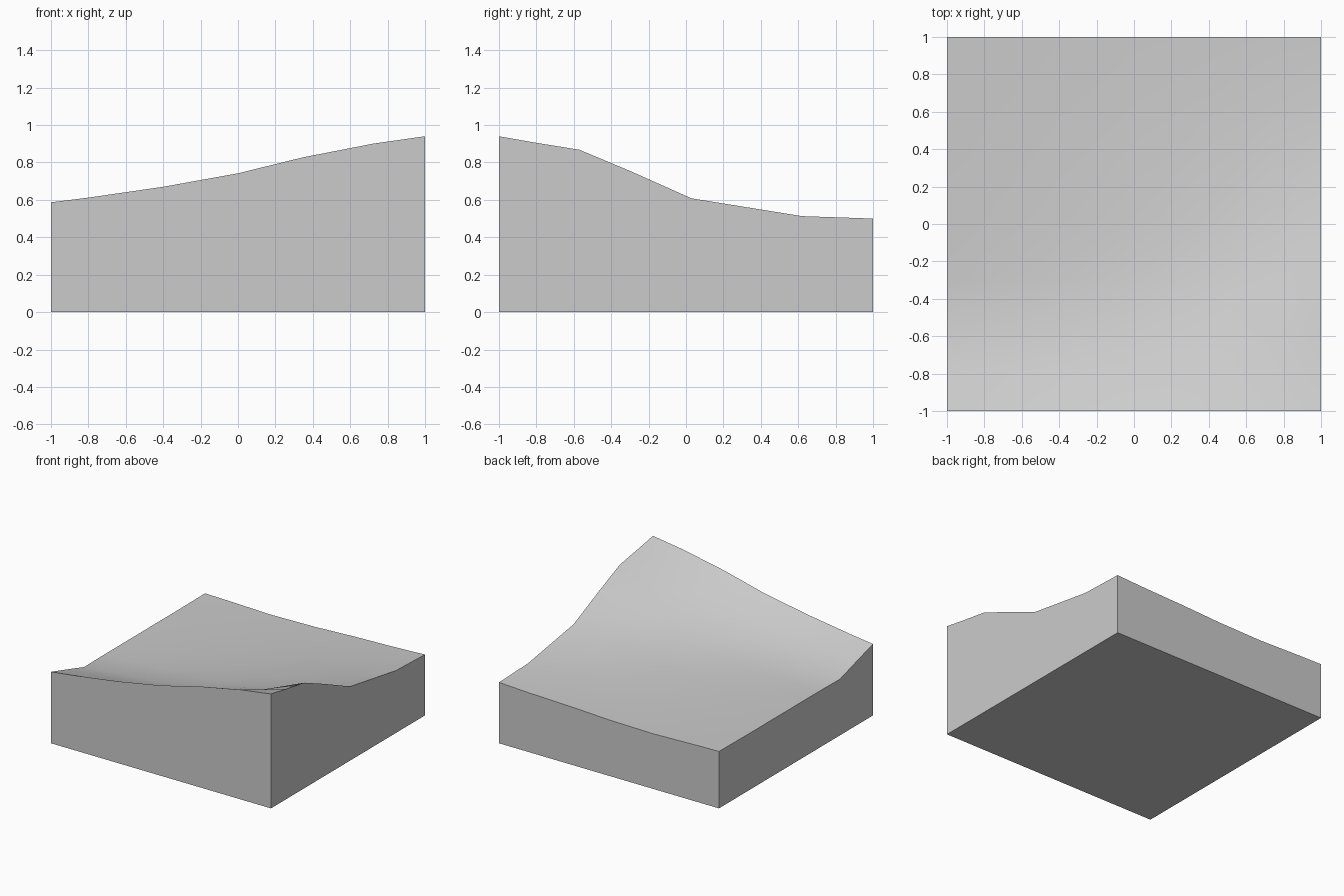
import bpy, bmesh, math

if "Cube" in bpy.data.objects:
    bpy.data.objects.remove(bpy.data.objects["Cube"], do_unlink=True)

# Ground material
stone = bpy.data.materials.new("plain_grey")
stone.use_nodes = True
grey = (0.6, 0.6, 0.6, 1)
stone.diffuse_color = grey
stone.node_tree.nodes["Principled BSDF"].inputs["Base Color"].default_value = grey

# Slope profiles: heights from front to back, one per column from right to left
rows = [-1, -.8, -.57, -.3, .03, .62, 1]
profiles = {
    -1: [.587, .53, .462, .465, .465, .465, .468],
    -.8: [.612, .548, .48, .47, .465, .462, .464],
    -.4: [.67, .58, .515, .485, .47, .455, .453],
    0: [.742, .645, .56, .51, .485, .46, .46],
    .35: [.828, .735, .64, .56, .513, .477, .476],
    .72: [.90, .815, .725, .625, .552, .495, .487],
    1: [.94, .905, .868, .755, .608, .513, .50],
}

bm = bmesh.new()

# Sloping ground surface
grid = [[bm.verts.new((x, y, z)) for y, z in zip(rows, heights)]
        for x, heights in profiles.items()]
for near, far in zip(grid, grid[1:]):
    for j in range(len(rows) - 1):
        bm.faces.new((near[j], far[j], far[j + 1], near[j + 1]))

# Side walls drop from the rim to the flat base
rim = [e for e in bm.edges if e.is_boundary]
walls = bmesh.ops.extrude_edge_only(bm, edges=rim)["geom"]
for v in walls:
    if isinstance(v, bmesh.types.BMVert):
        v.co.z = 0
bmesh.ops.holes_fill(bm, edges=[e for e in bm.edges if e.is_boundary], sides=0)
bmesh.ops.recalc_face_normals(bm, faces=bm.faces)

mesh = bpy.data.meshes.new("terrain_block")
bm.to_mesh(mesh)
bm.free()
mesh.materials.append(stone)
block = bpy.data.objects.new("terrain_block", mesh)
bpy.context.collection.objects.link(block)

# Smooth ground, crisp rim and corners
bpy.ops.object.select_all(action="DESELECT")
block.select_set(True)
bpy.context.view_layer.objects.active = block
bpy.ops.object.shade_smooth_by_angle(angle=math.radians(40))
